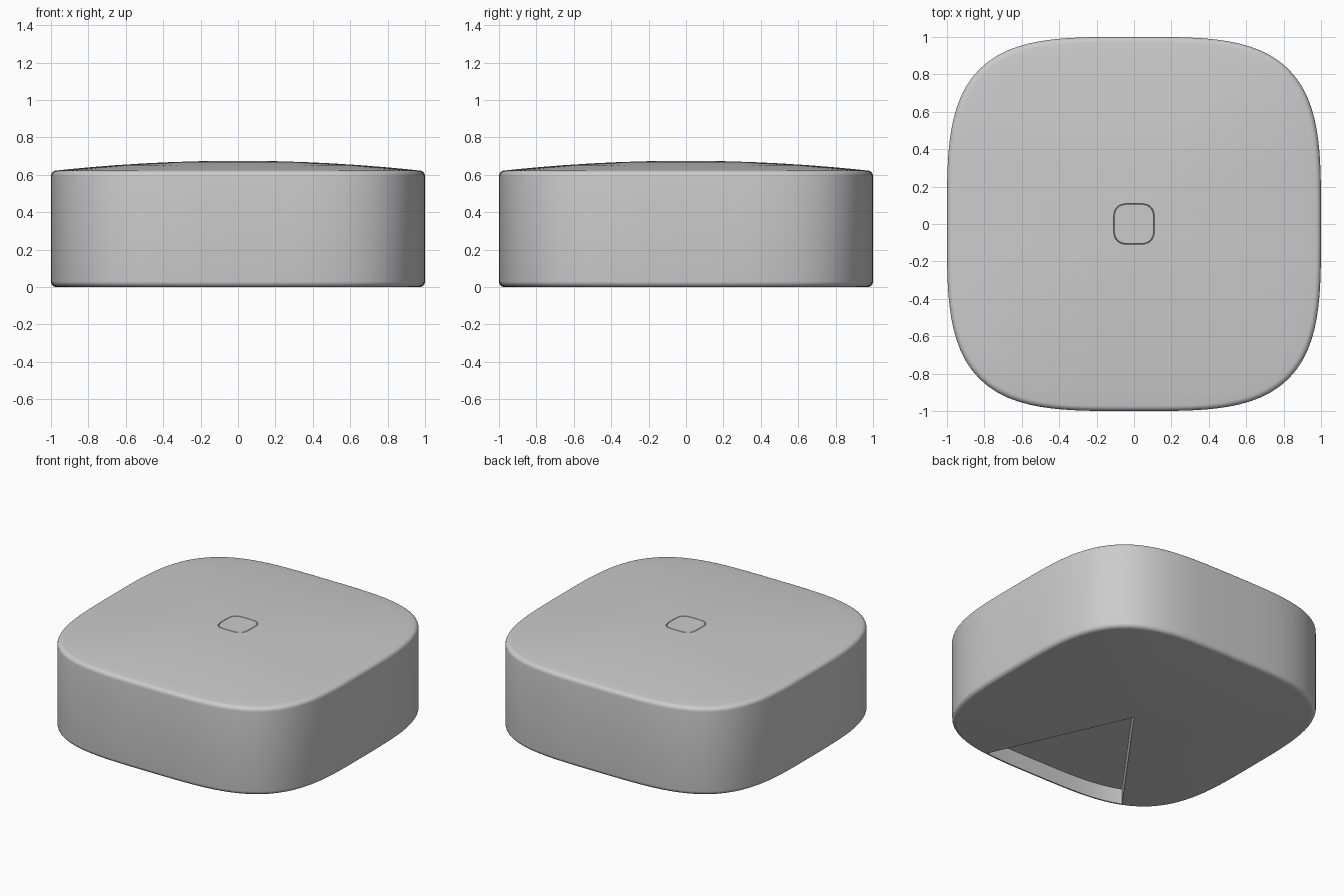
import bpy
import bmesh
from math import cos, sin, radians, pi, degrees, atan2

if "Cube" in bpy.data.objects:
    bpy.data.objects.remove(bpy.data.objects["Cube"], do_unlink=True)

SEGMENTS = 120
ROUND = 0.03      # radius of the rim edges
SIDE_TOP = 0.62   # height where the domed top begins
CROWN = 0.675     # height of the middle of the top
POWER = 3.65      # squareness of the outline

grey = bpy.data.materials.new("plain grey")
grey.use_nodes = True
grey.diffuse_color = (0.6, 0.6, 0.6, 1)
grey.node_tree.nodes["Principled BSDF"].inputs["Base Color"].default_value = (0.6, 0.6, 0.6, 1)


def ring(bm, size, z):
    """One rounded-square loop of vertices."""
    loop = []
    for i in range(SEGMENTS):
        a = 2 * pi * i / SEGMENTS
        r = size * (abs(cos(a)) ** POWER + abs(sin(a)) ** POWER) ** (-1 / POWER)
        loop.append(bm.verts.new((r * cos(a), r * sin(a), z)))
    return loop


def dome(size):
    return SIDE_TOP + (CROWN - SIDE_TOP) * (1 - size ** 2)


# Profile from the underside, up the wall and over the domed top
profile = []
for step in range(7):
    a = radians(90 * step / 6)
    profile.append((1 - ROUND + ROUND * sin(a), ROUND - ROUND * cos(a)))
for step in range(7):
    a = radians(85 * step / 6)
    profile.append((1 - ROUND + ROUND * cos(a), SIDE_TOP - ROUND * (1 - sin(a)) + 0.003))
profile += [(s, dome(s)) for s in (0.9, 0.8, 0.65, 0.5, 0.35, 0.2, 0.11)]

# Fine seam around the small rounded square in the middle of the top
profile += [(0.108, dome(0.11) - 0.006), (0.105, dome(0.11))]

bm = bmesh.new()
rings = [ring(bm, s, z) for s, z in profile]
for low, high in zip(rings, rings[1:]):
    for i in range(SEGMENTS):
        j = (i + 1) % SEGMENTS
        bm.faces.new((low[i], low[j], high[j], high[i]))
bm.faces.new(rings[-1])

# Underside fan, with a wedge towards the front
centre = bm.verts.new((0, 0, 0))
wedge = []
for i in range(SEGMENTS):
    j = (i + 1) % SEGMENTS
    face = bm.faces.new((centre, rings[0][j], rings[0][i]))
    mid = face.calc_center_median()
    if -126 < degrees(atan2(mid.y, mid.x)) < -66:
        wedge.append(face)

# Sink the wedge into the body
sunk = bmesh.ops.extrude_face_region(bm, geom=wedge)["geom"]
bmesh.ops.translate(bm, vec=(0, 0, 0.11),
                    verts=[g for g in sunk if isinstance(g, bmesh.types.BMVert)])
bmesh.ops.delete(bm, geom=[f for f in wedge if f.is_valid], context="FACES")
bmesh.ops.recalc_face_normals(bm, faces=bm.faces)

mesh = bpy.data.meshes.new("puck_body")
bm.to_mesh(mesh)
bm.free()
mesh.materials.append(grey)
body = bpy.data.objects.new("puck_body", mesh)
bpy.context.collection.objects.link(body)
bpy.ops.object.select_all(action="DESELECT")
body.select_set(True)
bpy.context.view_layer.objects.active = body
bpy.ops.object.shade_smooth_by_angle(angle=radians(35))
